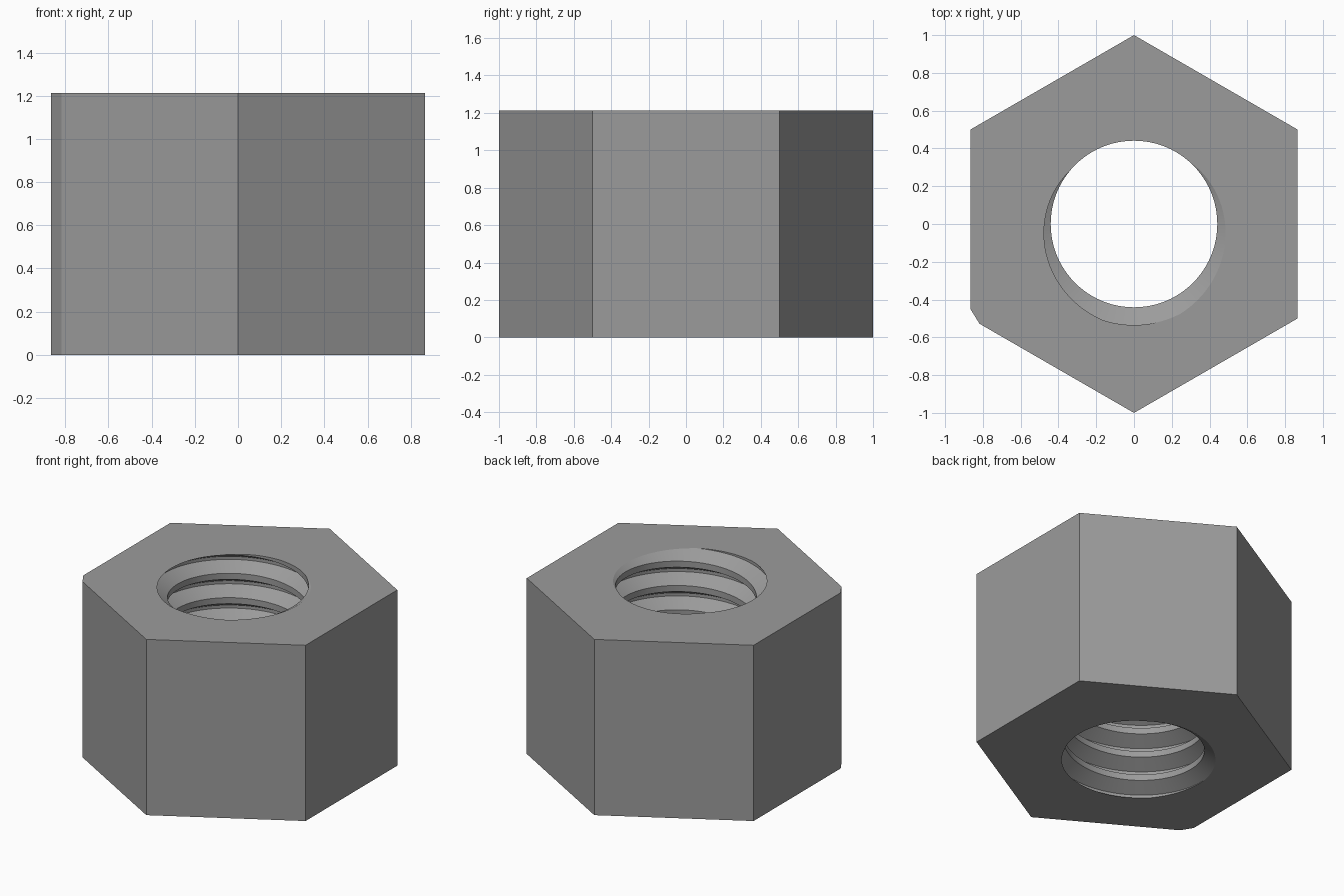
import bpy, bmesh, math
from mathutils import Vector

if "Cube" in bpy.data.objects:
    bpy.data.objects.remove(bpy.data.objects["Cube"])

HEIGHT = 1.213
PITCH = 0.168
R_MINOR, R_MAJOR = 0.441, 0.535
STEPS = 96                      # segments per thread turn
START = math.radians(275)       # where the groove root runs out of the top face

steel = bpy.data.materials.new("steel grey")
steel.diffuse_color = (0.33, 0.33, 0.33, 1)
steel.use_nodes = True
steel.node_tree.nodes["Principled BSDF"].inputs["Base Color"].default_value = steel.diffuse_color

bm = bmesh.new()

# Threaded bore: one trapezoidal groove per pitch, wound as a right-hand helix
profile = [(-0.375, R_MINOR), (-0.0625, R_MAJOR), (0.0625, R_MAJOR), (0.375, R_MINOR)]
levels = [(n + off, r) for n in range(-10, 4) for off, r in profile]
grid = []
for j in range(STEPS):
    a = 2 * math.pi * j / STEPS
    lift = HEIGHT + PITCH * (a - START) / (2 * math.pi)
    grid.append([bm.verts.new((r * math.cos(a), r * math.sin(a), lift + PITCH * lv))
                 for lv, r in levels])
for j in range(STEPS):
    last = j == STEPS - 1
    nxt = grid[(j + 1) % STEPS]
    shift = len(profile) if last else 0      # the seam climbs one pitch
    for m in range(len(levels) - 1 - shift):
        bm.faces.new((grid[j][m], nxt[m + shift], nxt[m + 1 + shift], grid[j][m + 1]))


# Trim the bore flush with the end faces and keep its rims
def trim(z, normal):
    cut = bmesh.ops.bisect_plane(bm, geom=bm.verts[:] + bm.edges[:] + bm.faces[:],
                                 plane_co=(0, 0, z), plane_no=normal, clear_outer=True)
    return cut["geom_cut"]


trim(0, (0, 0, -1))
trim(HEIGHT, (0, 0, 1))


def rim(z):
    return [e for e in bm.edges if e.is_boundary
            and all(abs(v.co.z - z) < 1e-4 for v in e.verts)]


rims = {z: rim(z) for z in (0, HEIGHT)}

# Hexagonal body with one clipped corner
outline = []
for k in range(6):
    a = math.radians(30 + 60 * k)
    if k == 3:
        outline += [(-0.866, -0.45), (-0.818, -0.528)]
    else:
        outline.append((math.cos(a), math.sin(a)))
rings = {z: [bm.verts.new((x, y, z)) for x, y in outline] for z in (0, HEIGHT)}
low, high = rings[0], rings[HEIGHT]
for i in range(len(outline)):
    k = (i + 1) % len(outline)
    bm.faces.new((low[i], low[k], high[k], high[i]))

# End faces between the outline and the bore
for z, ring in rings.items():
    border = [bm.edges.get((ring[i - 1], ring[i])) for i in range(len(ring))]
    bmesh.ops.triangle_fill(bm, edges=border + rims[z], use_beauty=True,
                            normal=Vector((0, 0, 1 if z else -1)))

bmesh.ops.recalc_face_normals(bm, faces=bm.faces[:])
mesh = bpy.data.meshes.new("hex_nut")
bm.to_mesh(mesh)
bm.free()
mesh.materials.append(steel)
nut = bpy.data.objects.new("hex_nut", mesh)
bpy.context.collection.objects.link(nut)
bpy.context.view_layer.objects.active = nut
nut.select_set(True)
bpy.ops.object.shade_smooth_by_angle(angle=math.radians(20))
